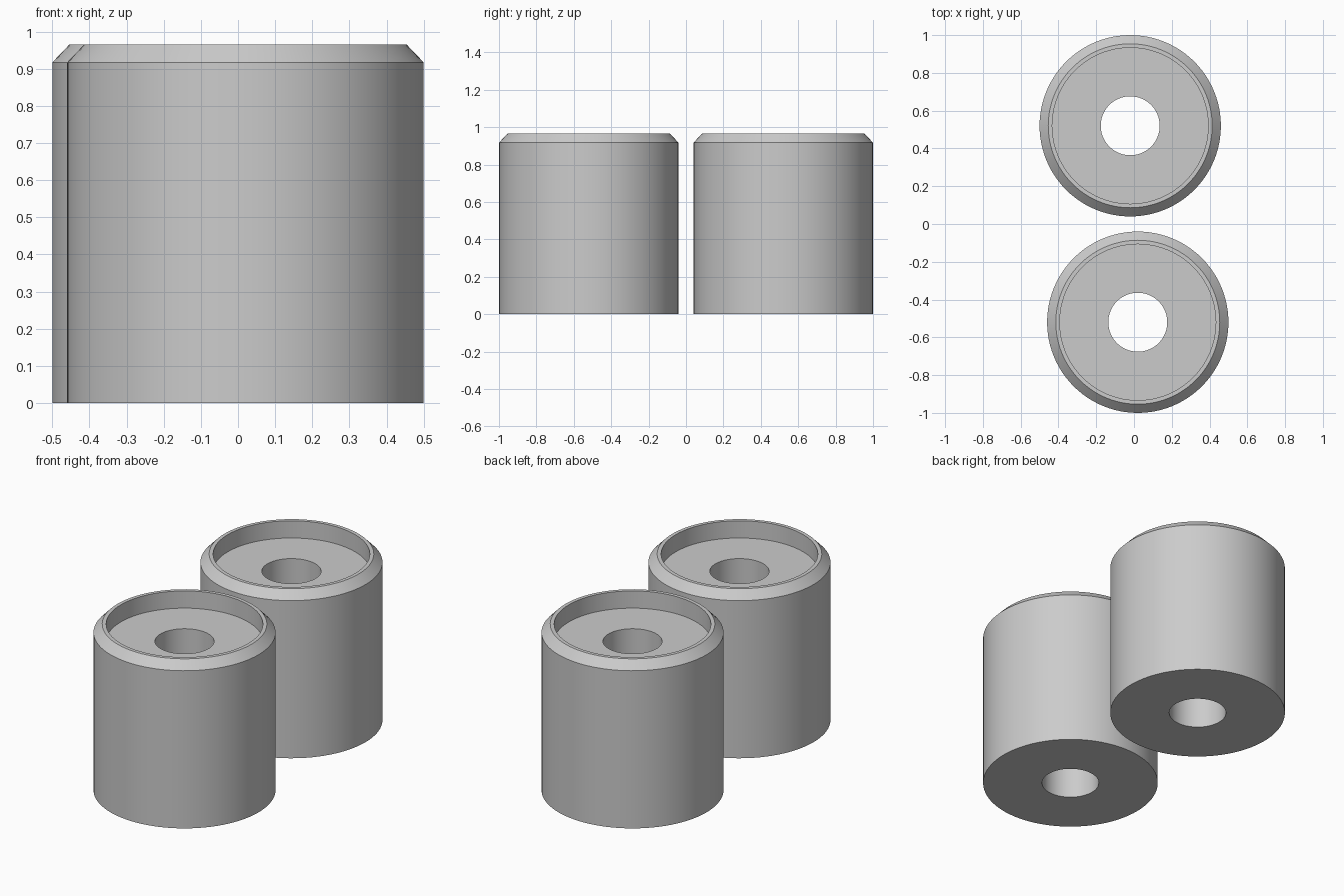
import bpy, bmesh, math

if "Cube" in bpy.data.objects:
    bpy.data.objects.remove(bpy.data.objects["Cube"])

SEGMENTS = 96

# Plain grey material
grey = bpy.data.materials.new("light_grey")
grey.diffuse_color = (0.6, 0.6, 0.6, 1.0)
grey.use_nodes = True
grey.node_tree.nodes["Principled BSDF"].inputs["Base Color"].default_value = grey.diffuse_color

# Closed section (radius, height): bore, base, wall, chamfer, rim, recess floor
SECTION = [(0.156, 0.0), (0.48, 0.0), (0.48, 0.917), (0.434, 0.965),
           (0.413, 0.965), (0.413, 0.865), (0.156, 0.865)]


def bushing(name, x, y):
    """Revolve the section into a ring-shaped solid."""
    bm = bmesh.new()
    rings = []
    for i in range(SEGMENTS):
        a = 2 * math.pi * i / SEGMENTS
        rings.append([bm.verts.new((r * math.cos(a), r * math.sin(a), z))
                      for r, z in SECTION])
    n = len(SECTION)
    for i in range(SEGMENTS):
        p, q = rings[i], rings[(i + 1) % SEGMENTS]
        for j in range(n):
            k = (j + 1) % n
            bm.faces.new((p[j], q[j], q[k], p[k]))
    bmesh.ops.recalc_face_normals(bm, faces=bm.faces)
    mesh = bpy.data.meshes.new(name)
    bm.to_mesh(mesh)
    bm.free()
    mesh.materials.append(grey)
    obj = bpy.data.objects.new(name, mesh)
    obj.location = (x, y, 0)
    bpy.context.collection.objects.link(obj)
    bpy.ops.object.select_all(action='DESELECT')
    obj.select_set(True)
    bpy.context.view_layer.objects.active = obj
    bpy.ops.object.shade_smooth_by_angle(angle=math.radians(30))


# Two matching bushings, slightly staggered sideways
bushing("front_bushing", 0.02, -0.52)
bushing("back_bushing", -0.02, 0.52)
